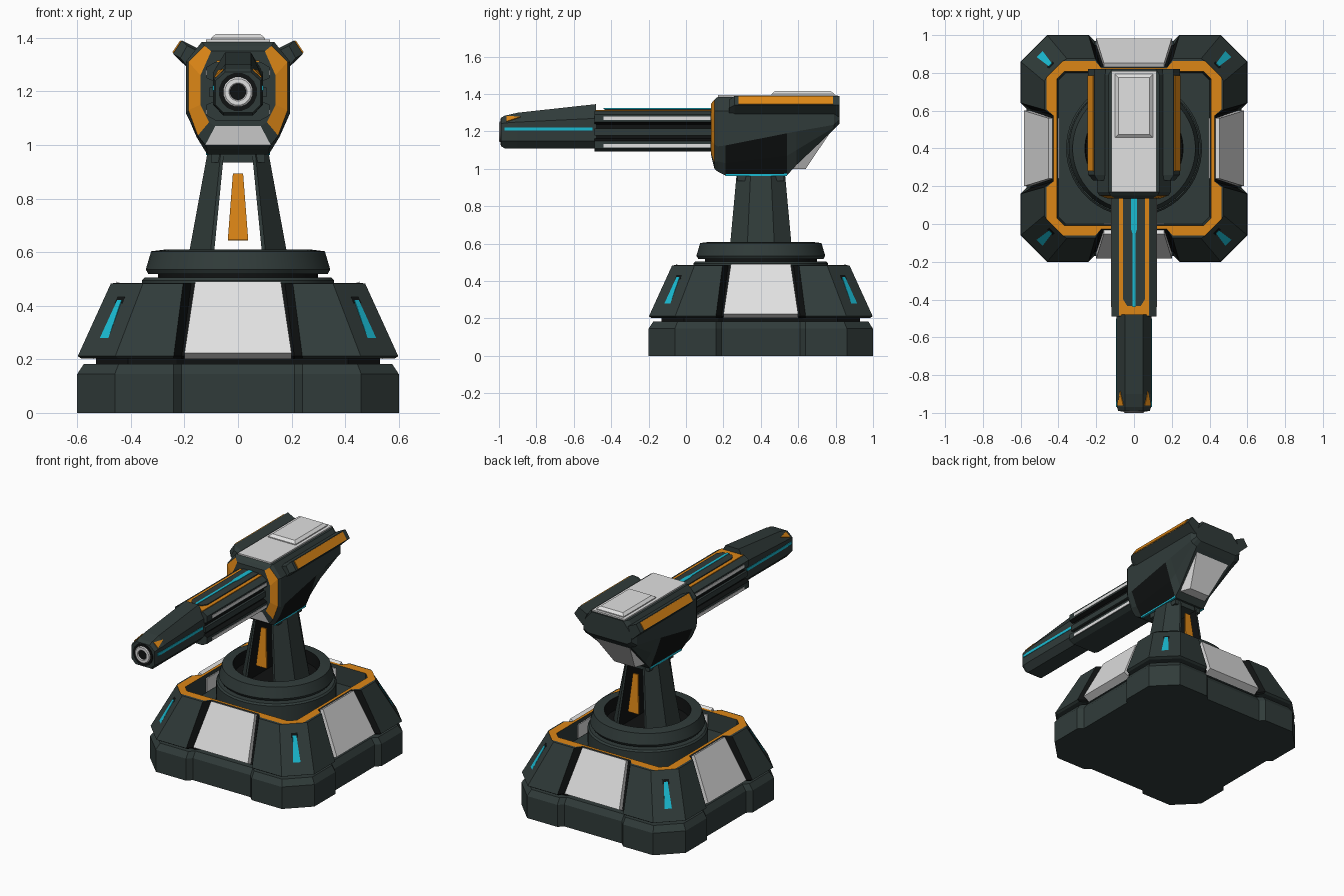
import bpy, bmesh, math
from mathutils import Vector, Matrix

if "Cube" in bpy.data.objects:
    bpy.data.objects.remove(bpy.data.objects["Cube"])


def material(name, rgb):
    m = bpy.data.materials.new(name)
    m.use_nodes = True
    m.diffuse_color = (*rgb, 1)
    m.node_tree.nodes["Principled BSDF"].inputs["Base Color"].default_value = (*rgb, 1)
    return m


MATS = [material("dark_slate", (0.03, 0.044, 0.042)),
        material("black", (0.005, 0.006, 0.006)),
        material("light_grey", (0.75, 0.75, 0.75)),
        material("orange", (0.72, 0.24, 0.008)),
        material("cyan", (0.01, 0.5, 0.65))]
DARK, BLACK, GREY, ORANGE, CYAN = range(5)
CY = 0.4  # pedestal centre in y


def loft(name, rings, color=DARK, rule=None, smooth=False):
    """Skin a stack of equal-count rings; rule(band, side) picks a colour, caps have side None."""
    bm = bmesh.new()
    rows = [[bm.verts.new(p) for p in r] for r in rings]
    n = len(rows[0])

    def face(verts, band, side):
        f = bm.faces.new(verts)
        pick = rule(band, side) if rule else None
        f.material_index = color if pick is None else pick
    for b in range(len(rows) - 1):
        for i in range(n):
            j = (i + 1) % n
            face((rows[b][i], rows[b][j], rows[b + 1][j], rows[b + 1][i]), b, i)
    face(rows[0][::-1], -1, None)
    face(rows[-1], len(rows), None)
    bmesh.ops.recalc_face_normals(bm, faces=bm.faces)
    me = bpy.data.meshes.new(name)
    bm.to_mesh(me)
    bm.free()
    for m in MATS:
        me.materials.append(m)
    ob = bpy.data.objects.new(name, me)
    bpy.context.collection.objects.link(ob)
    if smooth:
        bpy.ops.object.select_all(action='DESELECT')
        ob.select_set(True)
        bpy.context.view_layer.objects.active = ob
        bpy.ops.object.shade_smooth_by_angle(angle=math.radians(30))
    return ob


def plate(name, pts, depth, color, both=False, turn=None):
    """Flat polygon thickened along its normal, optionally mirrored in x."""
    pts = [Vector(p) for p in pts]
    nrm = (pts[1] - pts[0]).cross(pts[2] - pts[0]).normalized() * depth
    rings = [[p - nrm * 0.2 for p in pts], [p + nrm for p in pts]]
    if turn:
        rings = [[turn @ p for p in r] for r in rings]
    loft(name, rings, color)
    if both:
        loft(name + "_right", [[(-p.x, p.y, p.z) for p in r] for r in rings], color)


def box(name, x0, x1, y0, y1, z0, z1, color, both=False):
    plate(name, [(x0, y0, z0), (x1, y0, z0), (x1, y1, z0), (x0, y1, z0)], z1 - z0, color, both)


def lathe(name, prof, segs, place, color=DARK, rule=None):
    rings = [[place(r * math.cos(2 * math.pi * (k + .5) / segs),
                    r * math.sin(2 * math.pi * (k + .5) / segs), h) for k in range(segs)]
             for r, h in prof]
    return loft(name, rings, color, rule, smooth=True)


def notched(h, ch, n, d, z):
    """Square outline with cut corners and a notch in the middle of each side."""
    q = [(h - ch, h), (n + .03, h), (n, h - d), (-n, h - d), (-n - .03, h), (ch - h, h)]
    out = []
    for k in range(4):
        r = Matrix.Rotation(k * math.pi / 2, 3, 'Z')
        out += [r @ Vector((x, y, 0)) + Vector((0, CY, z)) for x, y in q]
    return out


def section(half, y):
    """Closed cross-section from its right half, listed top to bottom."""
    return [(x, y, z) for x, z in half] + [(-x, y, z) for x, z in reversed(half)]


# Pedestal: foot, dark gap, and hollow sloped upper housing
loft("foot", [notched(.6, .14, .21, .03, 0), notched(.6, .14, .21, .03, .145),
              notched(.575, .13, .21, .03, .183)])
loft("foot_gap", [notched(.53, .12, .2, .02, .17), notched(.53, .12, .2, .02, .22)], BLACK)


def housing_rule(band, side):
    if band == 3:
        return ORANGE
    if band < 2 and side is not None and side % 6 in (1, 2, 3):
        return BLACK


loft("housing", [notched(.585, .14, .21, .05, .203), notched(.598, .14, .21, .05, .212),
                 notched(.475, .12, .175, .045, .482), notched(.462, .085, .175, .035, .485),
                 notched(.408, .04, .175, 0, .485), notched(.4, .04, .175, 0, .37)],
     DARK, housing_rule)
for k, side in enumerate(("back", "right", "front", "left")):
    turn = Matrix.Translation((0, CY, 0)) @ Matrix.Rotation(k * math.pi / 2, 4, 'Z')
    plate(side + "_armor_panel", [(.2, .545, .205), (-.2, .545, .205), (-.16, .415, .472),
                                  (.16, .415, .472)], .042, GREY, turn=turn)
    plate(side + "_inner_panel", [(-.16, .4, .375), (.16, .4, .375), (.16, .4, .465),
                                  (-.16, .4, .465)], .006, GREY, turn=turn)
    # Corner light slots on the diagonal faces
    turn = turn @ Matrix.Rotation(math.pi / 4, 4, 'Z')
    for nm, w0, w1, z0, z1, t, c in (("slot", .034, .02, .245, .432, .003, BLACK),
                                     ("light", .024, .011, .26, .418, .006, CYAN)):
        r0, r1 = (.738 - (z - .212) * .565 for z in (z0, z1))
        plate(side + "_corner_" + nm, [(w0, r0, z0), (-w0, r0, z0), (-w1, r1, z1), (w1, r1, z1)],
              t, c, turn=turn)

# Turntable collar with a recessed dark well
lathe("collar", [(.36, .365), (.36, .495), (.35, .505), (.3, .505), (.3, .518), (.335, .518),
                 (.345, .535), (.325, .603), (.27, .61), (.26, .61), (.255, .53)],
      48, lambda a, b, h: (a, b + CY, h), DARK,
      lambda band, s: BLACK if band in (3, 9, 11) else None)

# Neck: two sides with an open slot between them
for s, nm in ((1, "left"), (-1, "right")):
    rings = []
    for z, a, b, c, d, e in ((.53, .096, .11, .195, .17, .075), (.965, .053, .065, .115, .13, .055)):
        half = [(a, -d), (b, -d), (c, -e), (c, e), (b, d), (a, d)]
        rings.append([(s * x, y + CY, z) for x, y in half])
    loft(nm + "_neck_side", rings, DARK, lambda band, i: BLACK if i == 5 else None)
box("neck_cap", -.1, .1, .275, .525, .94, .97, DARK)
for s, nm in ((-1, "front"), (1, "back")):
    plate(nm + "_neck_stripe", [(-.038, CY + s * .15, .645), (.038, CY + s * .15, .645),
                                (.019, CY + s * .125, .893), (-.019, CY + s * .125, .893)],
          .009, ORANGE)


# Head: cross-sections from the front rim to the back
def head_ring(y, zm, zk, zb, w=.195, wk=.155, wb=.115, top=1.385):
    return section([(w - .06, top), (w, 1.31), (w, zm), (wk, zk), (wb, zb)], y)


def head_rule(band, side):
    if band == 0:
        return ORANGE if side in (0, 1, 2, 6, 7, 8) else GREY if side == 4 else None
    if band == 3 and side in (2, 3, 5, 6):
        return BLACK


loft("head", [section([(.1, 1.35), (.14, 1.26), (.14, 1.15), (.108, 1.085), (.085, 1.07)], .135),
              head_ring(.152, 1.13, 1.035, 1.0, .185, .15, .122, 1.37),
              head_ring(.17, 1.12, 1.04, .985),
              head_ring(.21, 1.125, 1.03, .965), head_ring(.54, 1.19, 1.07, .965),
              head_ring(.59, 1.2, 1.1, 1.02), head_ring(.79, 1.235, 1.22, 1.21, wk=.18, wb=.15),
              head_ring(.82, 1.26, 1.25, 1.24, .175, .16, .14)], DARK, head_rule)
box("head_light", .108, .119, .21, .54, .964, .976, CYAN, both=True)
loft("rear_panel", [[(-.1, .57, 1.0), (.1, .57, 1.0), (.075, .64, 1.0), (-.075, .64, 1.0)],
                    [(-.165, .67, 1.215), (.165, .67, 1.215), (.135, .785, 1.215),
                     (-.135, .785, 1.215)]], GREY)

# Top plates
box("roof_plate", -.12, .12, .17, .81, 1.382, 1.394, GREY)
loft("roof_hatch", [[(sx * (.1 - i), .625 + sy * (.168 - i), z) for sx, sy in
                     ((1, 1), (-1, 1), (-1, -1), (1, -1))]
                    for i, z in ((0, 1.39), (0, 1.4), (.018, 1.415))], GREY)

# Side fins with orange strips
for s, nm in ((1, "left"), (-1, "right")):
    fin = [(.15, 1.36), (.21, 1.39), (.243, 1.34), (.18, 1.28)]
    nose = [(.15, 1.35), (.19, 1.37), (.215, 1.325), (.18, 1.28)]
    loft(nm + "_fin", [[(s * x, y, z) for x, z in f] for f, y in
                       ((nose, .23), (fin, .26), (fin, .82))])
plate("fin_strip", [(.241, .28, 1.343), (.241, .785, 1.343), (.212, .785, 1.387),
                    (.212, .28, 1.387)], .005, ORANGE, both=True)

# Barrel sleeve with side grooves
sleeve = [(.085, 1.31), (.118, 1.29), (.118, 1.25), (.092, 1.238), (.092, 1.162), (.118, 1.15),
          (.118, 1.11), (.085, 1.092)]
loft("barrel_sleeve", [section(sleeve, .16), section(sleeve, -.49)], DARK,
     lambda band, i: BLACK if i in (2, 3, 4, 10, 11, 12) else None)
box("groove_rib", .085, .107, -.49, .15, 1.185, 1.215, DARK, both=True)
for nm, z in (("upper", 1.263), ("lower", 1.117)):
    box(nm + "_sleeve_strip", .115, .121, -.44, .13, z, z + .016, GREY, both=True)
box("sleeve_top_trim", -.08, .08, -.485, .14, 1.309, 1.315, ORANGE)
plate("sleeve_top_cover", [(.057, .14, 1.315), (-.057, .14, 1.315), (-.057, -.4, 1.315),
                           (-.035, -.435, 1.315), (.035, -.435, 1.315), (.057, -.4, 1.315)],
      .006, DARK)
plate("sleeve_top_light", [(.015, .14, 1.321), (-.015, .14, 1.321), (-.015, -.03, 1.321),
                           (-.008, -.05, 1.321), (-.008, -.44, 1.321), (.008, -.44, 1.321),
                           (.008, -.05, 1.321), (.015, -.03, 1.321)], .003, CYAN)


# Barrel tip: sloped top, muzzle, lights
def tip_ring(y, top, shoulder, w, low):
    return section([(.048, top), (w, shoulder), (w, 1.15), (.055, low)], y)


loft("barrel_tip", [tip_ring(-.48, 1.346, 1.27, .093, 1.11), tip_ring(-.9, 1.3, 1.25, .093, 1.11),
                    tip_ring(-.97, 1.284, 1.245, .09, 1.11),
                    tip_ring(-.99, 1.272, 1.24, .084, 1.122)])
box("tip_light", .09, .096, -.97, -.5, 1.207, 1.222, CYAN, both=True)
plate("tip_marker", [(.055, -.96, 1.281), (.086, -.96, 1.251), (.072, -.885, 1.276)],
      .004, ORANGE, both=True)
lathe("muzzle_seat", [(.072, -.98), (.072, -.993)], 16, lambda a, b, h: (a, h, b + 1.198), BLACK)
lathe("muzzle", [(.056, -.98), (.056, -.995), (.05, -1.0), (.034, -1.0), (.03, -.994)], 16,
      lambda a, b, h: (a, h, b + 1.198), GREY, lambda band, s: BLACK if band == 5 else None)
